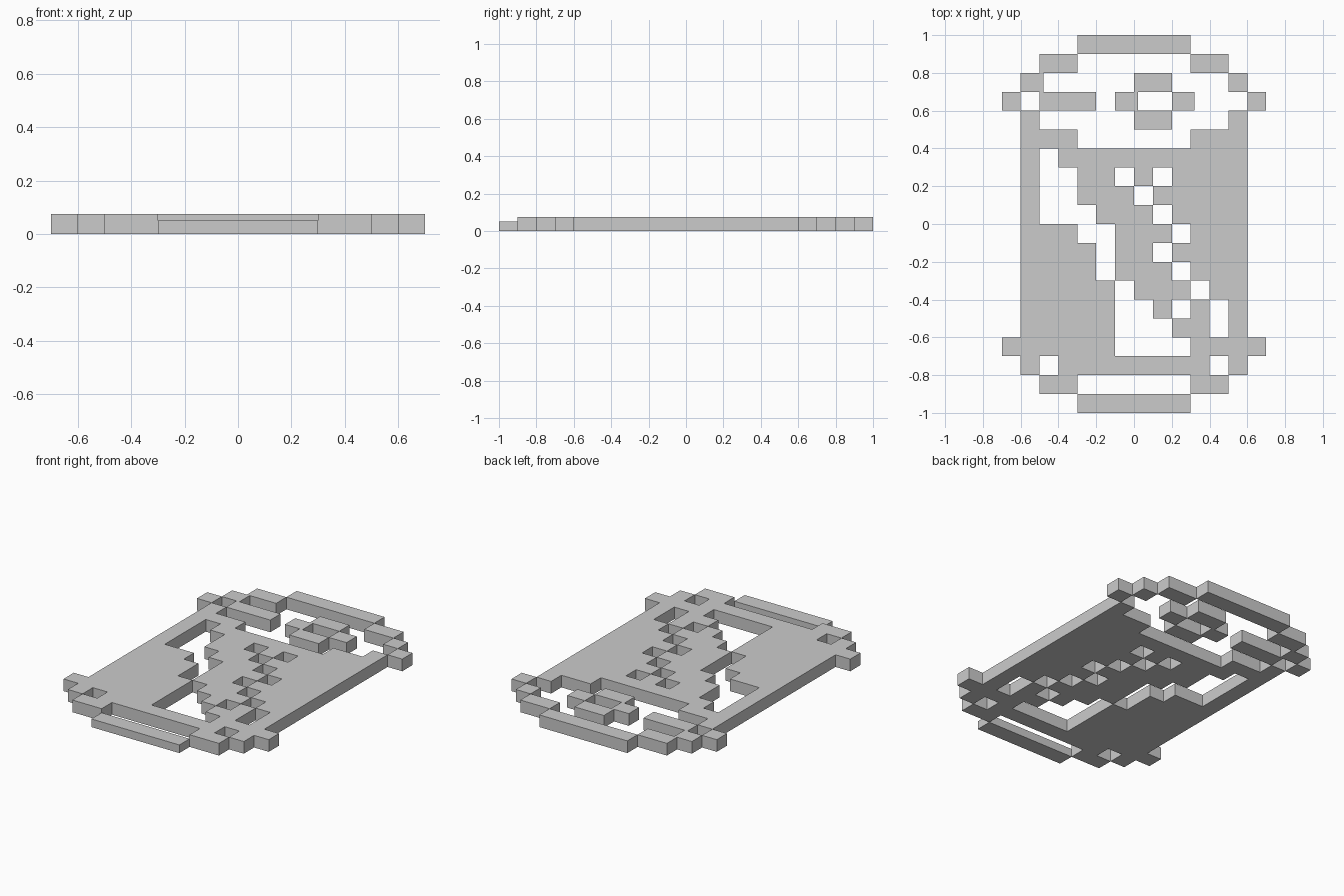
import bpy
import bmesh

cube = bpy.data.objects.get("Cube")
if cube:
    bpy.data.objects.remove(cube, do_unlink=True)

PIXEL = 0.1
THICK = 0.075

grey = bpy.data.materials.new("light grey")
grey.use_nodes = True
grey.diffuse_color = (0.6, 0.6, 0.6, 1)
grey.node_tree.nodes["Principled BSDF"].inputs["Base Color"].default_value = grey.diffuse_color


def finish(bm, name):
    bmesh.ops.remove_doubles(bm, verts=bm.verts, dist=0.001)
    mesh = bpy.data.meshes.new(name)
    bm.to_mesh(mesh)
    bm.free()
    mesh.materials.append(grey)
    obj = bpy.data.objects.new(name, mesh)
    bpy.context.collection.objects.link(obj)
    return obj


def pixel_plate(name, rows, left, top, height=THICK):
    """Plate cut from a pixel pattern: caps on each pixel, walls on open sides."""
    bm = bmesh.new()
    cells = {(c, -r) for r, row in enumerate(rows)
             for c, mark in enumerate(row) if mark == "#"}

    def face(points):
        bm.faces.new([bm.verts.new((left + x * PIXEL, top + y * PIXEL, z))
                      for x, y, z in points])

    for c, r in cells:
        corners = [(c, r - 1), (c + 1, r - 1), (c + 1, r), (c, r)]
        face([(x, y, height) for x, y in corners])
        face([(x, y, 0) for x, y in reversed(corners)])
        for i, (dx, dy) in enumerate([(0, -1), (1, 0), (0, 1), (-1, 0)]):
            if (c + dx, r + dy) not in cells:
                a, b = corners[i], corners[(i + 1) % 4]
                face([(*a, 0), (*b, 0), (*b, height), (*a, height)])
    return finish(bm, name)


def bar(name, x0, x1, y0, y1, height=THICK):
    """Rectangular bar resting on the ground."""
    bm = bmesh.new()
    bmesh.ops.create_cube(bm, size=1)
    for v in bm.verts:
        v.co = (x1 if v.co.x > 0 else x0, y1 if v.co.y > 0 else y0,
                height if v.co.z > 0 else 0)
    return finish(bm, name)


# Can body with the cut-out artwork and the lower lip
pixel_plate("can_body", [
    " #          # ",
    " ###      ### ",
    " # ########## ",
    " #  ## # #### ",
    " #  ### ##### ",
    " #   ### #### ",
    " ###  ### ### ",
    " #### ## #### ",
    " #### ### ### ",
    " ##### ### ## ",
    " #####  # # # ",
    " #####   ## # ",
    "######    ####",
    " # ######## # ",
    "  ##      ##  ",
], left=-0.7, top=0.6)

# Base and lid edges
bar("base_edge", -0.3, 0.3, -1, -0.9, height=0.05)
bar("lid_edge", -0.3, 0.3, 0.9, 1)

# Stepped sides of the lid
for side, s in (("left", 1), ("right", -1)):
    inner = 0.5 if s > 0 else 0.48
    for part, a, b, y in (("upper", 0.3, 0.5, 0.8),
                          ("middle", inner, 0.6, 0.7),
                          ("lower", 0.6, 0.7, 0.6)):
        x0, x1 = sorted((s * a, s * b))
        bar(f"{side}_lid_step_{part}", x0, x1, y, y + PIXEL)

# Opening slot and pull ring on the lid
bar("lid_slot", -0.5, -0.2, 0.6, 0.7)
bar("ring_back", 0, 0.2, 0.7, 0.8)
bar("ring_front", 0, 0.2, 0.5, 0.6)
bar("ring_right", -0.1, 0.02, 0.6, 0.7)
bar("ring_left", 0.2, 0.32, 0.6, 0.7)
